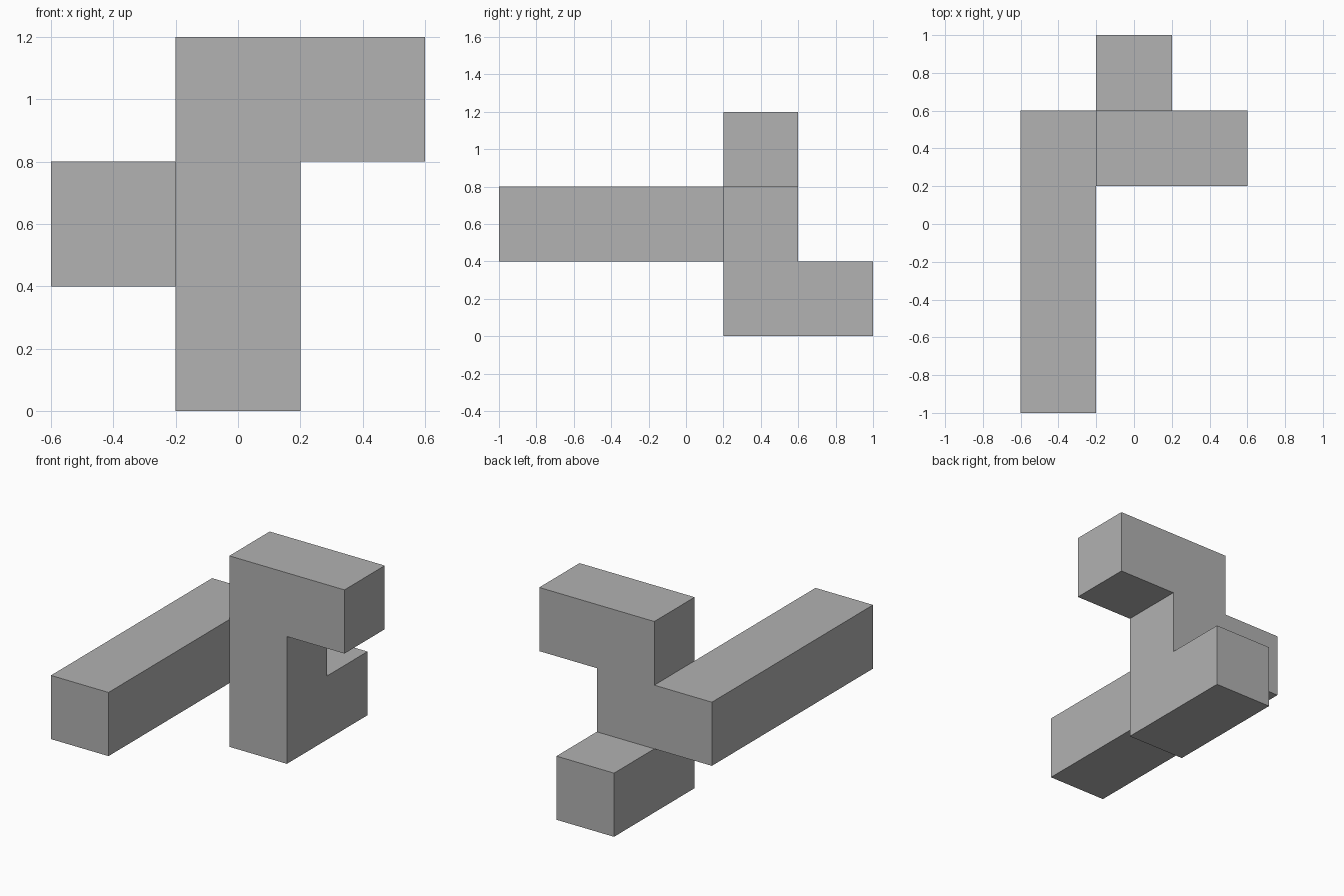
import bpy
import bmesh
from mathutils import Vector

default = bpy.data.objects.get("Cube")
if default:
    bpy.data.objects.remove(default, do_unlink=True)

UNIT = 0.4  # edge of one cubic cell

# Plain grey finish
grey = bpy.data.materials.new("plain_grey")
grey.use_nodes = True
colour = (0.445, 0.445, 0.445, 1)
grey.diffuse_color = colour
grey.node_tree.nodes["Principled BSDF"].inputs["Base Color"].default_value = colour

# Cells of each part, as (x, y, z) steps from the bottom of the column
column = [(0, 0, z) for z in range(3)]
top_arm = [(1, 0, 2)]
rear_foot = [(0, 1, 0)]
long_beam = [(-1, -y, 1) for y in range(4)]
cells = set(column + top_arm + rear_foot + long_beam)

# Outer skin: one square wherever a cell has no neighbour
bm = bmesh.new()
origin = Vector((0, UNIT, UNIT / 2))
for cell in cells:
    centre = Vector(cell) * UNIT + origin
    for axis in range(3):
        for side in (-1, 1):
            step = Vector((0, 0, 0))
            step[axis] = side
            if tuple(int(c + s) for c, s in zip(cell, step)) in cells:
                continue
            u, v = Vector((0, 0, 0)), Vector((0, 0, 0))
            u[(axis + 1) % 3] = 1
            v[(axis + 2) % 3] = side
            corners = (step - u - v, step + u - v, step + u + v, step - u + v)
            bm.faces.new([bm.verts.new(centre + c * UNIT / 2) for c in corners])

# Weld the squares and merge them into large flat faces
bmesh.ops.remove_doubles(bm, verts=bm.verts, dist=0.001)
bmesh.ops.dissolve_limit(bm, angle_limit=0.01, verts=bm.verts, edges=bm.edges)
bmesh.ops.recalc_face_normals(bm, faces=bm.faces)

mesh = bpy.data.meshes.new("puzzle_block")
bm.to_mesh(mesh)
bm.free()
mesh.materials.append(grey)
block = bpy.data.objects.new("puzzle_block", mesh)
bpy.context.collection.objects.link(block)
